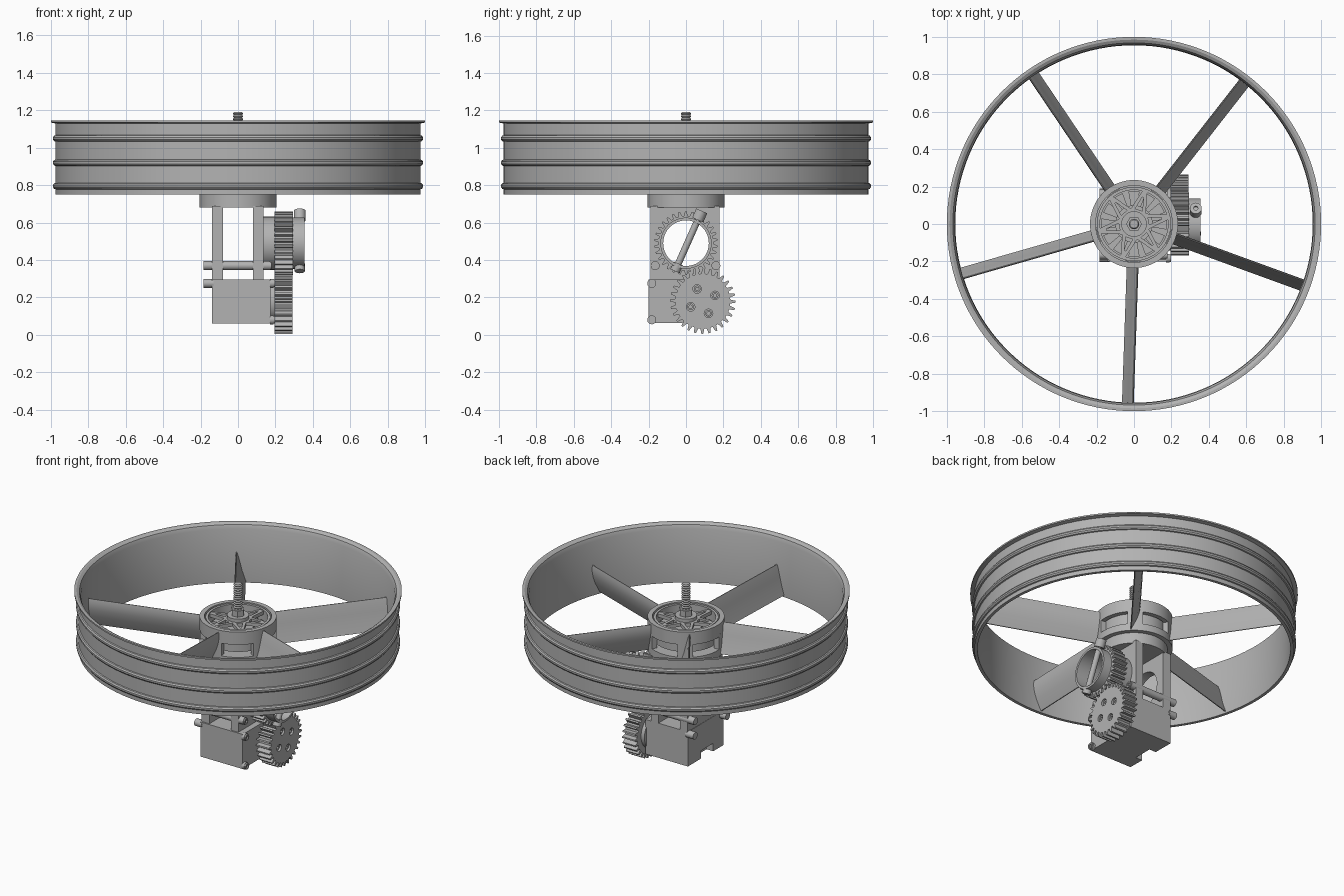
import bpy, bmesh, math
from math import cos, sin, pi, radians
from mathutils import Matrix

cube = bpy.data.objects.get("Cube")
if cube:
    bpy.data.objects.remove(cube)

# One material for the whole model
grey = bpy.data.materials.new("mid_grey")
grey.use_nodes = True
GREY = (0.45, 0.45, 0.45, 1)
grey.diffuse_color = GREY
grey.node_tree.nodes["Principled BSDF"].inputs["Base Color"].default_value = GREY
parts = []

# Local axes to world: a profile drawn in XY and raised along Z can point along +x
ALONG_X = Matrix(((0, 0, 1, 0), (1, 0, 0, 0), (0, 1, 0, 0), (0, 0, 0, 1)))
UP = Matrix.Identity(4)


def finish(name, mesh):
    ob = bpy.data.objects.new(name, mesh)
    bpy.context.scene.collection.objects.link(ob)
    mesh.materials.clear()
    mesh.materials.append(grey)
    parts.append(ob)
    return ob


def from_bmesh(name, bm, matrix=UP):
    bmesh.ops.remove_doubles(bm, verts=bm.verts, dist=1e-5)
    bmesh.ops.recalc_face_normals(bm, faces=bm.faces)
    mesh = bpy.data.meshes.new(name)
    bm.to_mesh(mesh)
    bm.free()
    mesh.transform(matrix)
    return finish(name, mesh)


def box(name, x, y, z):
    bm = bmesh.new()
    bmesh.ops.create_cube(bm, size=1)
    for v in bm.verts:
        for i, (a, b) in enumerate((x, y, z)):
            v.co[i] = a if v.co[i] < 0 else b
    return from_bmesh(name, bm)


def lathe(name, profile, matrix=UP, steps=48):
    """Turn a closed (radius, height) outline around its axis."""
    bm = bmesh.new()
    vs = [bm.verts.new((r, 0, h)) for r, h in profile]
    es = [bm.edges.new((vs[i - 1], vs[i])) for i in range(len(vs))]
    bmesh.ops.spin(bm, geom=vs + es, cent=(0, 0, 0), axis=(0, 0, 1),
                   angle=2 * pi, steps=steps, use_duplicate=False)
    bmesh.ops.dissolve_degenerate(bm, dist=1e-6, edges=bm.edges)
    return from_bmesh(name, bm, matrix)


def tube(name, r0, r1, h0, h1, matrix=UP, steps=48):
    return lathe(name, [(r0, h0), (r1, h0), (r1, h1), (r0, h1)], matrix, steps)


def circle(cx, cy, r, n=40):
    return [(cx + r * cos(2 * pi * i / n), cy + r * sin(2 * pi * i / n)) for i in range(n)]


def plate(name, loops, h0, h1, matrix=UP):
    """Extrude a flat outline; further loops become holes."""
    curve = bpy.data.curves.new(name, "CURVE")
    curve.dimensions = "2D"
    curve.fill_mode = "BOTH"
    curve.extrude = (h1 - h0) / 2
    for loop in loops:
        sp = curve.splines.new("POLY")
        sp.points.add(len(loop) - 1)
        for p, (x, y) in zip(sp.points, loop):
            p.co = (x, y, 0, 1)
        sp.use_cyclic_u = True
    tmp = bpy.data.objects.new(name, curve)
    bpy.context.scene.collection.objects.link(tmp)
    bpy.context.view_layer.update()
    mesh = bpy.data.meshes.new_from_object(
        tmp.evaluated_get(bpy.context.evaluated_depsgraph_get()))
    bpy.data.objects.remove(tmp)
    bm = bmesh.new()
    bm.from_mesh(mesh)
    return from_bmesh(name, bm, matrix @ Matrix.Translation((0, 0, (h0 + h1) / 2)))


def arc(r0, r1, a0, a1, n=8):
    angles = [a0 + (a1 - a0) * i / n for i in range(n + 1)]
    return ([(r1 * cos(a), r1 * sin(a)) for a in angles]
            + [(r0 * cos(a), r0 * sin(a)) for a in reversed(angles)])


def gear(cx, cy, root, tip, teeth, phase=0):
    out = []
    for i in range(teeth):
        for t, r in ((0, root), (0.2, root), (0.4, tip), (0.65, tip), (0.85, root)):
            a = 2 * pi * (i + t + phase) / teeth
            out.append((cx + r * cos(a), cy + r * sin(a)))
    return out


# Duct with flared lip and three beads
lathe("duct_wall", [(0.955, 0.75), (0.975, 0.75), (0.975, 1.13), (1, 1.135), (1, 1.145),
                    (0.985, 1.145), (0.968, 1.135), (0.958, 1.11)], steps=128)
for z in (0.795, 0.92, 1.05):
    bead = [(0.972 + 0.018 * cos(a), z + 0.018 * sin(a))
            for a in (i * pi / 5 - pi / 2 for i in range(6))]
    lathe("duct_bead", bead, steps=128)

# Five cambered stator vanes: (tangent, height, half thickness) down the section
SECTION = [(0.026, 0.955, 0.002), (0.023, 0.925, 0.009), (0.014, 0.88, 0.011),
           (0, 0.83, 0.009), (-0.028, 0.762, 0.003)]
for k in range(5):
    ang = radians(-92 + 72 * k)
    outline = [(t + w, z) for t, z, w in SECTION] + [(t - w, z) for t, z, w in SECTION[::-1]]
    plate("stator_vane", [outline], 0.215, 0.96, Matrix.Rotation(ang, 4, "Z") @ ALONG_X)
    # Pillar between the housing windows
    plate("housing_pillar", [arc(0.2, 0.235, ang - 0.2, ang + 0.2)], 0.78, 0.9)

# Motor housing
tube("housing_top_band", 0.205, 0.235, 0.885, 0.97, steps=64)
tube("housing_base", 0, 0.235, 0.752, 0.8, steps=64)
tube("mount_collar", 0, 0.205, 0.68, 0.755, steps=32)

# Motor bell, spokes, stator and shaft
tube("motor_bell", 0.182, 0.198, 0.82, 0.965)
tube("bell_boss", 0, 0.068, 0.93, 0.98)
tube("shaft_nut", 0, 0.042, 0.975, 1.02, steps=6)
for k in range(6):
    a = pi / 3 * k + 0.2
    turn = Matrix.Rotation(a, 4, "Z")
    arm = [(0.04, -0.05), (0.19, -0.012), (0.19, 0.012), (0.04, 0.05)]
    slot = [(0.08, -0.02), (0.15, -0.004), (0.15, 0.004), (0.08, 0.02)]
    plate("bell_spoke", [arm, slot], 0.935, 0.958, turn)
tube("stator_core", 0, 0.1, 0.79, 0.91)
for k in range(12):
    plate("stator_tooth", [arc(0.09, 0.175, k * pi / 6 - 0.17, k * pi / 6 + 0.17, 4)], 0.81, 0.9)
thread = [(0, 0.78), (0.024, 0.78)]
for k in range(12):
    thread += [(0.022, 1.01 + k * 0.015), (0.028, 1.0175 + k * 0.015)]
lathe("threaded_shaft", thread + [(0.022, 1.19), (0, 1.19)], steps=20)

# Fork cheeks with a round opening, and the servo body below
PIVOT = (0, 0.49)
cheek = [(-0.19, 0.28), (0.18, 0.28), (0.18, 0.69), (-0.19, 0.69)]
for name, x0, x1 in (("right_cheek", -0.138, -0.08), ("left_cheek", 0.08, 0.135)):
    plate(name, [cheek, circle(*PIVOT, 0.122)], x0, x1, ALONG_X)
box("servo_body", (-0.09, 0.175), (-0.2, 0.18), (0.062, 0.295))
body_side = [(-0.2, 0.062), (-0.09, 0.062), (-0.09, 0.115), (0.04, 0.115), (0.04, 0.062),
             (0.18, 0.062), (0.18, 0.295), (-0.2, 0.295)]
plate("servo_side", [body_side], -0.14, -0.09, ALONG_X)


def bolt(x0, x1, y, z, r=0.024):
    tube("bolt", 0, r, x0, x1, ALONG_X.copy() @ Matrix.Translation((y, z, 0)), 16)
    tube("bolt_head", 0.011, r * 0.85, x1, x1 + 0.008,
         ALONG_X @ Matrix.Translation((y, z, 0)), 16)


for y, z in ((-0.165, 0.37), (0.16, 0.37)):
    bolt(-0.185, 0.17, y, z)
for y in (-0.18, 0.165):
    bolt(-0.185, -0.13, y, 0.275)
for z in (0.275, 0.08):
    bolt(0.17, 0.19, -0.183, z)

# Upper ring gear on a hollow sleeve with a clamp
bore = circle(*PIVOT, 0.122)
plate("pivot_flange", [circle(*PIVOT, 0.142), bore], 0.13, 0.2, ALONG_X)
plate("upper_gear", [gear(*PIVOT, 0.146, 0.17, 30), bore], 0.195, 0.293, ALONG_X)
plate("clamp_ring", [circle(*PIVOT, 0.137), bore], 0.29, 0.355, ALONG_X)
lean = Matrix.Translation((0.33, 0.012, 0.5)) @ Matrix.Rotation(radians(-24), 4, "X")
tube("clamp_bolt", 0, 0.018, -0.17, 0.17, lean, 16)
tube("clamp_lug_top", 0.012, 0.032, 0.125, 0.178, lean, 20)
tube("clamp_lug_bottom", 0, 0.027, -0.175, -0.13, lean, 20)

# Lower drive gear with four screws in counterbores
GX, GY = 0.09, 0.18
screws = [(GX + 0.072 * cos(a), GY + 0.072 * sin(a))
          for a in (radians(25 + 90 * k) for k in range(4))]
plate("drive_gear", [gear(GX, GY, 0.147, 0.175, 28, 0.4)]
      + [circle(y, z, 0.023, 16) for y, z in screws], 0.195, 0.29, ALONG_X)
for y, z in screws:
    tube("gear_screw", 0.009, 0.018, 0.2, 0.28, ALONG_X @ Matrix.Translation((y, z, 0)), 16)
plate("servo_horn", [circle(GX, GY, 0.11)], 0.17, 0.2, ALONG_X)

# Smooth round surfaces, keep edges sharp
bpy.ops.object.select_all(action="DESELECT")
for ob in parts:
    ob.select_set(True)
bpy.context.view_layer.objects.active = parts[0]
bpy.ops.object.shade_smooth_by_angle(angle=radians(30))
